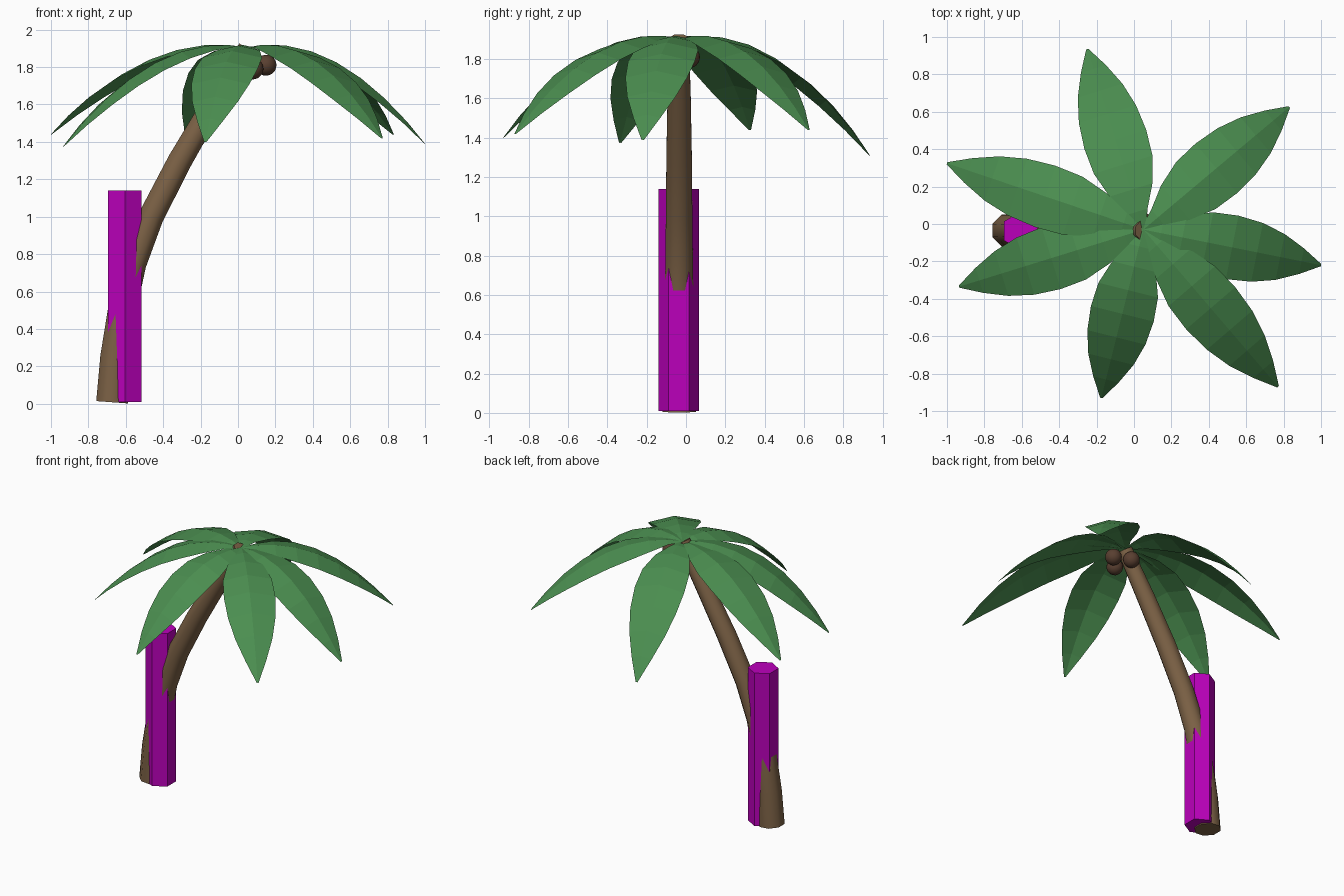
import bpy, bmesh, math
from mathutils import Vector

if "Cube" in bpy.data.objects:
    bpy.data.objects.remove(bpy.data.objects["Cube"])


def material(name, rgb):
    m = bpy.data.materials.new(name)
    m.diffuse_color = (*rgb, 1)
    m.use_nodes = True
    m.node_tree.nodes["Principled BSDF"].inputs["Base Color"].default_value = m.diffuse_color
    return m


def make_object(name, bm, mat, smooth=None):
    bmesh.ops.recalc_face_normals(bm, faces=bm.faces)
    mesh = bpy.data.meshes.new(name)
    bm.to_mesh(mesh)
    bm.free()
    mesh.materials.append(mat)
    ob = bpy.data.objects.new(name, mesh)
    bpy.context.collection.objects.link(ob)
    if smooth is not None:
        bpy.ops.object.select_all(action='DESELECT')
        bpy.context.view_layer.objects.active = ob
        ob.select_set(True)
        bpy.ops.object.shade_smooth_by_angle(angle=math.radians(smooth))
    return ob


green = material("leaf_green", (0.07, 0.27, 0.08))
bark = material("bark", (0.20, 0.12, 0.06))
shell = material("shell", (0.10, 0.05, 0.03))
magenta = material("magenta", (0.50, 0.0, 0.50))

# Curved, tapering eight-sided trunk: x, z, radius along the path
PATH = [(-.673, .008, .092), (-.655, .25, .088), (-.62, .5, .082), (-.56, .75, .076),
        (-.465, 1.0, .073), (-.31, 1.3, .070), (-.135, 1.6, .064), (.05, 1.9, .054)]
bm = bmesh.new()
rings = []
for i, (x, z, r) in enumerate(PATH):
    a, b = PATH[max(i - 1, 0)], PATH[min(i + 1, len(PATH) - 1)]
    t = Vector((b[0] - a[0], 0, b[1] - a[1])).normalized()
    u = Vector((t.z, 0, -t.x))
    ring = []
    for k in range(8):
        ang = math.tau * (k + .5) / 8
        ring.append(bm.verts.new(Vector((x, -.035, z)) + u * r * math.cos(ang)
                                 + Vector((0, r * math.sin(ang), 0))))
    rings.append(ring)
for lo, hi in zip(rings, rings[1:]):
    for k in range(8):
        bm.faces.new((lo[k], lo[(k + 1) % 8], hi[(k + 1) % 8], hi[k]))
bm.faces.new(rings[0])
bm.faces.new(rings[-1])
make_object("trunk", bm, bark, 50)

# Hexagonal post running up through the trunk
bm = bmesh.new()
corners = [(-.605 + .103 * math.sin(math.tau * k / 6), -.037 + .103 * math.cos(math.tau * k / 6))
           for k in range(6)]
base = bm.faces.new([bm.verts.new((x, y, .01)) for x, y in corners])
top = bmesh.ops.extrude_face_region(bm, geom=[base])
bmesh.ops.translate(bm, vec=(0, 0, 1.13),
                    verts=[v for v in top["geom"] if isinstance(v, bmesh.types.BMVert)])
if not any(abs(f.normal.z) > .9 and f.calc_center_median().z < .1 for f in bm.faces):
    bm.faces.new([v for v in bm.verts if v.co.z < .1])
make_object("hexagonal_post", bm, magenta)

# Drooping fronds with a raised midrib, given by their tips
TIPS = [(-.25, .935, 1.31), (.83, .625, 1.44), (1.0, -.22, 1.39), (.77, -.87, 1.42),
        (-.175, -.93, 1.40), (-.935, -.335, 1.375), (-1.0, .325, 1.44)]
WIDTHS = [(0, .015), (.1, .055), (.22, .12), (.36, .164), (.5, .173), (.64, .16),
          (.77, .125), (.89, .07), (1, .006)]
CROWN = Vector((.05, -.03, 1.905))
for n, tip in enumerate(TIPS):
    bm = bmesh.new()
    span = Vector(tip) - CROWN
    side = Vector((-span.y, span.x, 0)).normalized()
    rows = []
    for s, w in WIDTHS:
        mid = CROWN + Vector((span.x * s, span.y * s, .2 * s + (span.z - .2) * s * s))
        drop = Vector((0, 0, -.22 * w))
        rows.append([bm.verts.new(p) for p in (mid - side * w + drop, mid, mid + side * w + drop)])
    for a, b in zip(rows, rows[1:]):
        for k in (0, 1):
            bm.faces.new((a[k], b[k], b[k + 1], a[k + 1]))
    frond = make_object(f"frond_{n + 1}", bm, green)
    if frond.data.polygons[4].normal.z < 0:
        frond.data.flip_normals()

# Cluster of round nuts under the crown
for n, pos in enumerate([(.15, -.035, 1.81), (.035, .015, 1.81), (.08, -.105, 1.79)]):
    bm = bmesh.new()
    bmesh.ops.create_icosphere(bm, subdivisions=3, radius=.056)
    bmesh.ops.translate(bm, vec=pos, verts=bm.verts)
    make_object(f"nut_{n + 1}", bm, shell, 60)
